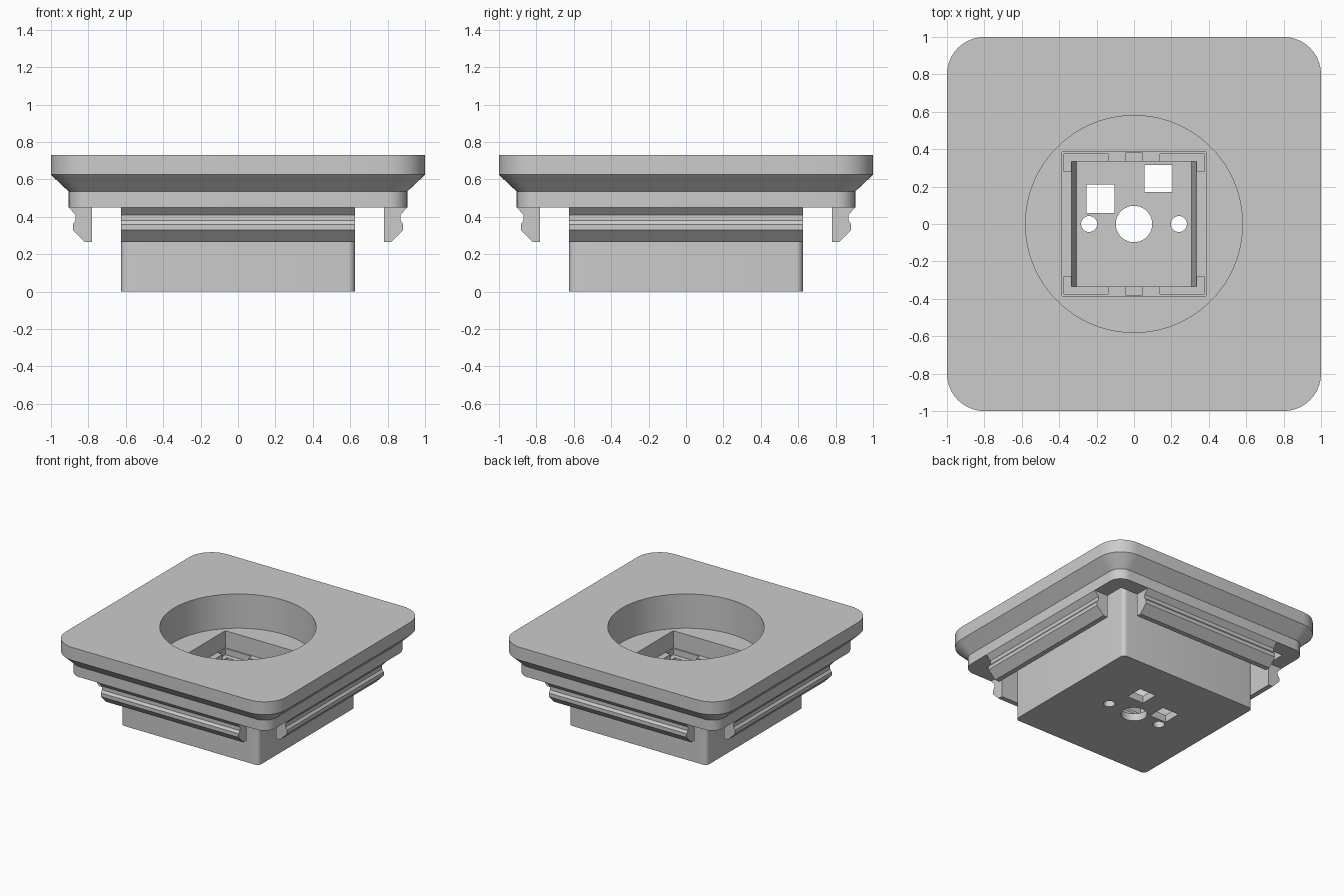
import bpy, bmesh, math
from mathutils import Matrix

cube = bpy.data.objects.get("Cube")
if cube:
    bpy.data.objects.remove(cube, do_unlink=True)

grey = bpy.data.materials.new("light grey plastic")
grey.use_nodes = True
colour = (0.6, 0.6, 0.6, 1)
grey.diffuse_color = colour
grey.node_tree.nodes["Principled BSDF"].inputs["Base Color"].default_value = colour


def finish(name, bm):
    bmesh.ops.recalc_face_normals(bm, faces=bm.faces)
    mesh = bpy.data.meshes.new(name)
    bm.to_mesh(mesh)
    bm.free()
    mesh.materials.append(grey)
    obj = bpy.data.objects.new(name, mesh)
    bpy.context.collection.objects.link(obj)
    return obj


def loft(name, rings):
    """Skin a stack of equal-length rings and cap both ends."""
    bm = bmesh.new()
    loops = [[bm.verts.new(p) for p in ring] for ring in rings]
    n = len(loops[0])
    for a, b in zip(loops, loops[1:]):
        for i in range(n):
            j = (i + 1) % n
            bm.faces.new((a[i], a[j], b[j], b[i]))
    bm.faces.new(loops[0])
    bm.faces.new(loops[-1])
    return finish(name, bm)


def rounded_square(half, radius, z, steps=10):
    ring = []
    c = half - radius
    for q, (sx, sy) in enumerate([(1, 1), (-1, 1), (-1, -1), (1, -1)]):
        for k in range(steps + 1):
            a = math.pi / 2 * (q + k / steps)
            ring.append((sx * c + radius * math.cos(a), sy * c + radius * math.sin(a), z))
    return ring


def rect(x0, x1, y0, y1, z):
    return [(x0, y0, z), (x1, y0, z), (x1, y1, z), (x0, y1, z)]


def box(x0, x1, y0, y1, z0, z1):
    return loft("box_cutter", [rect(x0, x1, y0, y1, z) for z in (z0, z1)])


def cylinder(x, r, z0, z1, n):
    turn = [2 * math.pi * k / n for k in range(n)]
    return loft("round_cutter", [[(x + r * math.cos(a), r * math.sin(a), z) for a in turn]
                                 for z in (z0, z1)])


def cut(obj, cutters):
    """Subtract the cutters, bake the result and discard them."""
    for c in cutters:
        c.hide_render = True
        mod = obj.modifiers.new("cut", 'BOOLEAN')
        mod.operation, mod.solver, mod.object = 'DIFFERENCE', 'EXACT', c
    bpy.context.view_layer.update()
    baked = bpy.data.meshes.new_from_object(
        obj.evaluated_get(bpy.context.evaluated_depsgraph_get()))
    obj.modifiers.clear()
    obj.data = baked
    for c in cutters:
        bpy.data.objects.remove(c, do_unlink=True)


roof = 0.6       # underside of the plate, inside the skirt
shelf = 0.45     # floor of the round well
ledge = 0.31     # ledge of the square pocket
floor = 0.06     # thickness of the bottom

# Cover plate with chamfered skirt, hollow underneath
plate = loft("cover_plate", [rounded_square(h, r, z) for h, r, z in
             [(0.905, 0.105, shelf), (0.905, 0.105, 0.535), (1, 0.2, 0.625), (1, 0.2, 0.73)]])
cut(plate, [box(-0.78, 0.78, -0.78, 0.78, 0.3, roof), cylinder(0, 0.58, 0.4, 0.9, 96)])

# Body block with round well, stepped square pocket and floor holes
body = loft("body_block", [rounded_square(0.625, 0.035, z, 6) for z in (0, roof)])
cutters = [
    cylinder(0, 0.58, shelf, 0.9, 96),
    box(-0.385, 0.385, -0.385, 0.385, ledge, 0.5),
    loft("socket_cutter", [rect(-x, x, -0.335, 0.335, z) for x, z in
                           [(0.308, floor), (0.335, ledge - 0.05), (0.335, 0.4)]]),
    cylinder(0, 0.0975, -0.1, 0.2, 48),
    box(-0.255, -0.105, 0.06, 0.21, -0.1, 0.2),
    box(0.055, 0.205, 0.17, 0.315, -0.1, 0.2),
]
for s in (-1, 1):
    cutters.append(cylinder(s * 0.24, 0.043, -0.1, 0.2, 32))
    # Slots in the ledge
    cutters.append(box(-0.045, 0.045, *sorted((s * 0.32, s * 0.38)), ledge - 0.05, 0.35))
    for t in (-1, 1):
        cutters.append(box(*sorted((s * 0.14, s * 0.375)), *sorted((t * 0.325, t * 0.375)),
                           ledge - 0.05, 0.35))
        cutters.append(box(*sorted((s * 0.325, s * 0.375)), *sorted((t * 0.28, t * 0.35)),
                           ledge - 0.05, 0.36))
cut(body, cutters)

# Four snap clips hanging from the skirt
profile = [(0.78, 0.45), (0.905, 0.45), (0.868, 0.41), (0.868, 0.38),
           (0.883, 0.36), (0.883, 0.33), (0.82, 0.265), (0.78, 0.265)]
clips = []
for i, side in enumerate(("left", "back", "right", "front")):
    clip = loft(side + "_clip", [[(x, y, z) for x, z in profile] for y in (-0.625, 0.625)])
    clip.data.transform(Matrix.Rotation(i * math.pi / 2, 4, 'Z'))
    clips.append(clip)

# Smooth the rounded walls, keep edges sharp
bpy.ops.object.select_all(action='DESELECT')
for obj in (plate, body):
    obj.select_set(True)
bpy.context.view_layer.objects.active = plate
bpy.ops.object.shade_smooth_by_angle(angle=math.radians(30))
